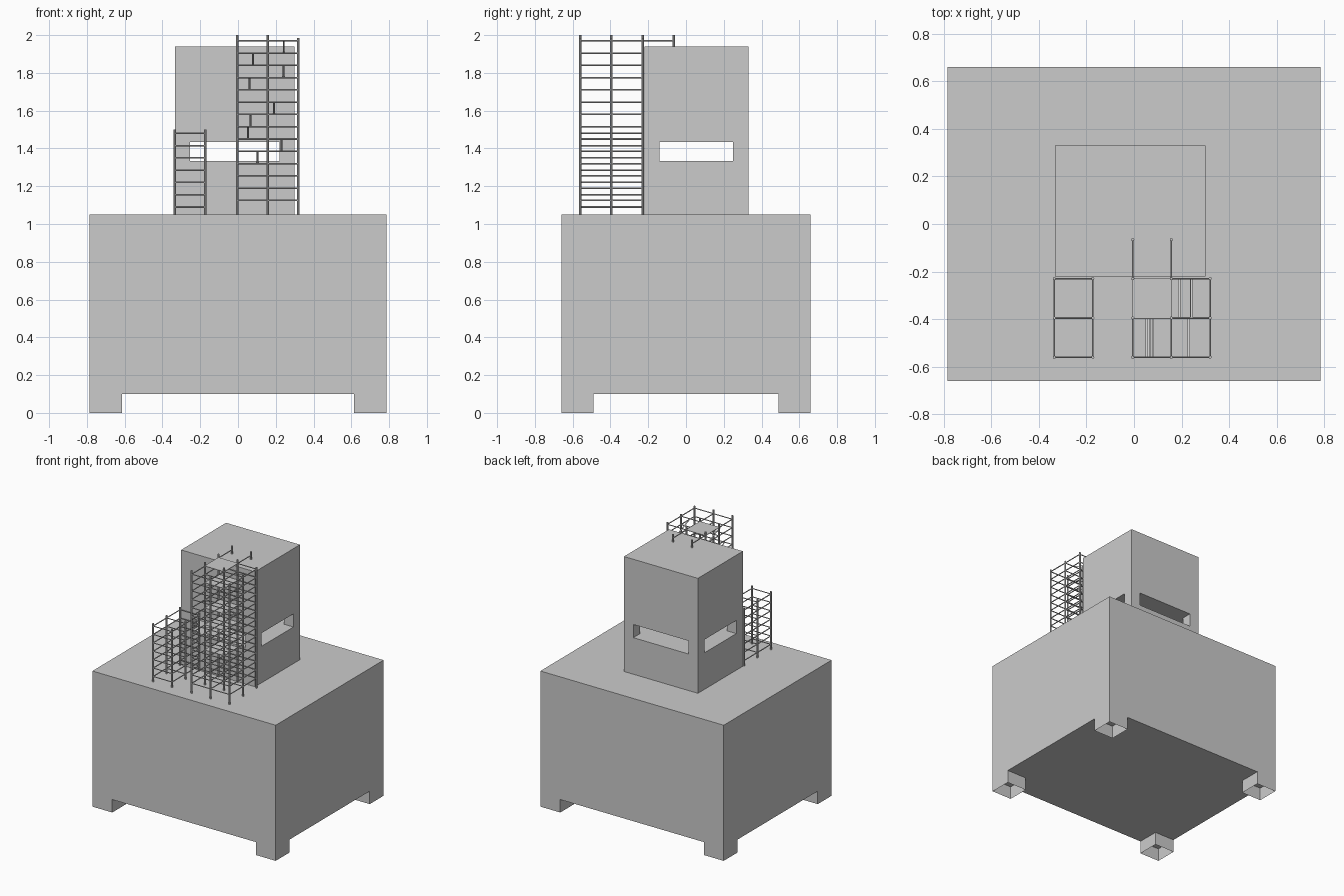
import bpy, bmesh
from mathutils import Vector, Matrix

if "Cube" in bpy.data.objects:
    bpy.data.objects.remove(bpy.data.objects["Cube"])


def finish(name, bm):
    me = bpy.data.meshes.new(name)
    bm.to_mesh(me)
    bm.free()
    ob = bpy.data.objects.new(name, me)
    bpy.context.collection.objects.link(ob)
    return ob


def add_box(bm, x, y, z):
    size = (x[1] - x[0], y[1] - y[0], z[1] - z[0], 1)
    mid = Vector((sum(x) / 2, sum(y) / 2, sum(z) / 2))
    m = Matrix.Translation(mid) @ Matrix.Diagonal(size)
    return bmesh.ops.create_cube(bm, size=1, matrix=m)["verts"]


def box(name, x, y, z):
    bm = bmesh.new()
    add_box(bm, x, y, z)
    return finish(name, bm)


def add_tube(bm, a, b, r, sides=8):
    a, b = Vector(a), Vector(b)
    d = b - a
    m = Matrix.Translation((a + b) / 2) @ d.to_track_quat('Z', 'Y').to_matrix().to_4x4()
    bmesh.ops.create_cone(bm, cap_ends=True, segments=sides, radius1=r,
                          radius2=r, depth=d.length, matrix=m)


# Big plinth block
box("plinth", (-.785, .785), (-.66, .66), (.10, 1.05))

# Four hollow feet, open at the bottom
bm = bmesh.new()
for sx in (-1, 1):
    for sy in (-1, 1):
        add_box(bm, sorted((sx * .785, sx * .615)), sorted((sy * .66, sy * .49)), (0, .10))
caps = [f for f in bm.faces if abs(f.normal.z) > .9 and f.calc_center_median().z < .01]
bmesh.ops.delete(bm, geom=caps, context='FACES_ONLY')
finish("feet", bm)

# Tower block with slots cut through in both directions
tower = box("tower", (-.333, .30), (-.22, .33), (1.05, 1.94))
for name, x, y in (("slot_cutter_side", (-1, 1), (-.14, .25)),
                   ("slot_cutter_front", (-.253, .22), (-1, 1))):
    cutter = box(name, x, y, (1.333, 1.435))
    cutter.hide_render = True
    cutter.hide_set(True)
    mod = tower.modifiers.new("slot", 'BOOLEAN')
    mod.operation = 'DIFFERENCE'
    mod.solver = 'EXACT'
    mod.object = cutter


# Scaffold frames: upright posts with horizontal rails at each level
YS = (-.56, -.395, -.23)
POST, RAIL = .0065, .004


def scaffold(name, xs, tops, levels):
    bm = bmesh.new()
    for x, top in zip(xs, tops):
        for y in YS:
            add_tube(bm, (x, y, 1.05), (x, y, top), POST)
    for z in levels:
        for y in YS:
            add_tube(bm, (xs[0], y, z), (xs[-1], y, z), RAIL, 6)
        for x in xs:
            add_tube(bm, (x, YS[0], z), (x, YS[-1], z), RAIL, 6)
    return finish(name, bm)


STEP = .065
XS = (-.005, .157, .32)
scaffold("tall_scaffold", XS, (2.0, 2.0, 1.985), [1.97 - STEP * i for i in range(14)])
scaffold("short_scaffold", (-.335, -.173), (1.5, 1.5), [1.48 - STEP * i for i in range(7)])

# Tie bars reaching onto the tower roof
bm = bmesh.new()
for x in XS[:2]:
    add_tube(bm, (x, -.23, 1.97), (x, -.066, 1.97), RAIL, 6)
    add_tube(bm, (x, -.066, 1.94), (x, -.066, 2.0), POST)
finish("roof_ties", bm)

# Thin sloping ladders: x, bay (0 front, 1 rear), level index from the top
bm = bmesh.new()
for x, bay, i in ((.242, 1, 0), (.08, 0, 1), (.24, 1, 2), (.06, 0, 3), (.19, 1, 5),
                  (.067, 0, 6), (.053, 0, 7), (.23, 0, 8), (.104, 1, 9)):
    z = 1.97 - STEP * i
    vs = [bm.verts.new((x + dx, y, h)) for dx, y, h in
          ((-.005, YS[bay], z), (.005, YS[bay], z),
           (.005, YS[bay + 1], z - STEP), (-.005, YS[bay + 1], z - STEP))]
    bm.faces.new(vs)
finish("ladders", bm)

# Landing boards in the rear left bay
bm = bmesh.new()
for i in (0, 2, 5, 7, 10):
    z = 1.97 - STEP * i
    add_box(bm, XS[:2], YS[1:], (z - .002, z + .004))
finish("landing_boards", bm)
